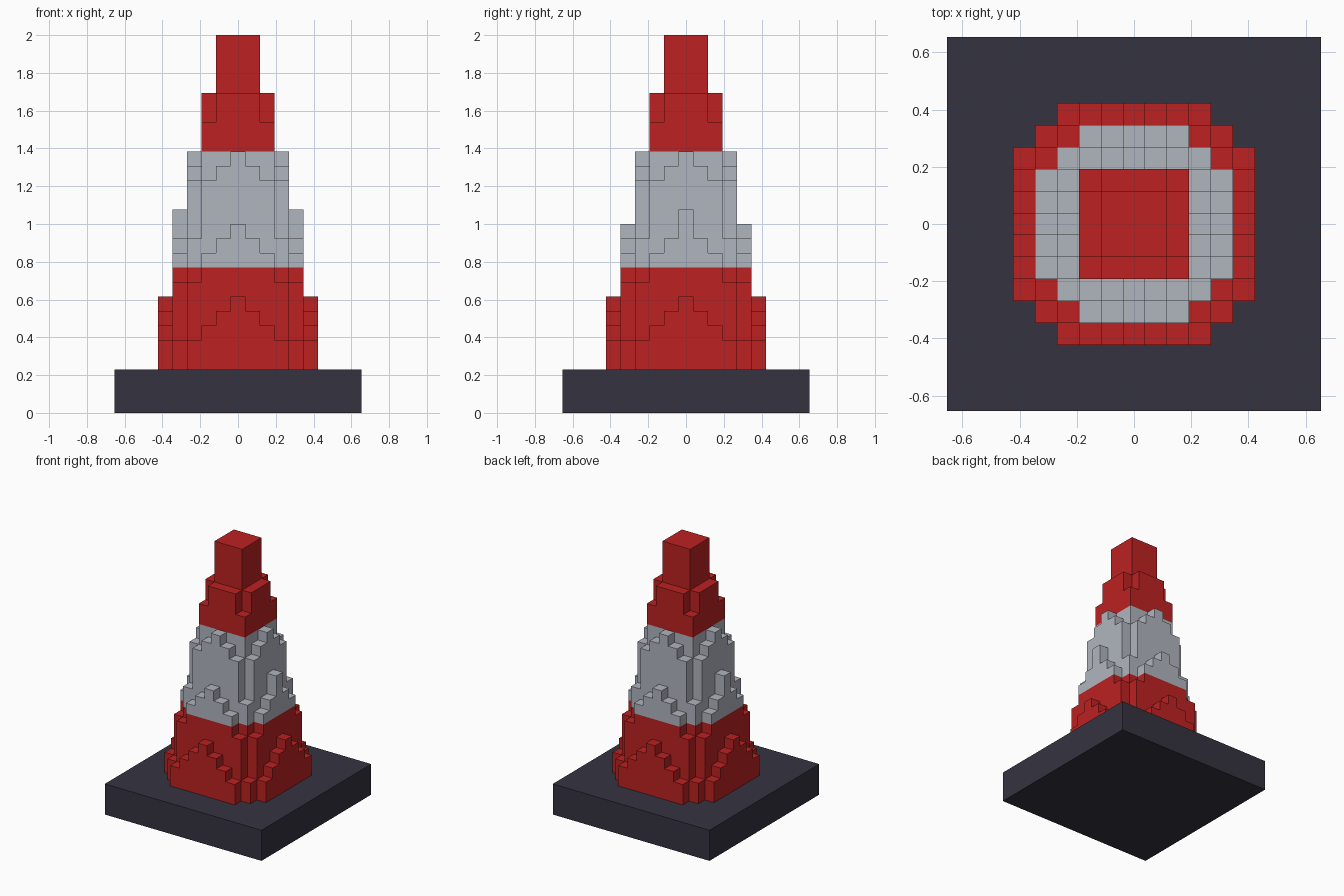
import bpy, bmesh
from mathutils import Vector

cube = bpy.data.objects.get("Cube")
if cube:
    bpy.data.objects.remove(cube, do_unlink=True)

V = 2 / 26            # block size
BASE_TOP = 3          # heights below are counted in blocks
BAND = (10, 18)       # pale band between these heights


def material(name, rgb):
    m = bpy.data.materials.new(name)
    m.use_nodes = True
    m.diffuse_color = (*rgb, 1)
    m.node_tree.nodes["Principled BSDF"].inputs["Base Color"].default_value = (*rgb, 1)
    return m


red = material("red", (0.51, 0.0155, 0.0155))
grey = material("pale grey", (0.434, 0.462, 0.515))
dark = material("dark slate", (0.036, 0.033, 0.051))


def add_object(name, bm, mats):
    mesh = bpy.data.meshes.new(name)
    bm.to_mesh(mesh)
    bm.free()
    for m in mats:
        mesh.materials.append(m)
    ob = bpy.data.objects.new(name, mesh)
    bpy.context.collection.objects.link(ob)
    return ob


# Square base slab
bm = bmesh.new()
bmesh.ops.create_cube(bm, size=1)
bmesh.ops.scale(bm, vec=(17 * V, 17 * V, BASE_TOP * V), verts=bm.verts)
bmesh.ops.translate(bm, vec=(0, 0, BASE_TOP * V / 2), verts=bm.verts)
add_object("base", bm, [dark])

# Column top heights: ring number -> height at each step away from the axis
RINGS = {
    0: [26],
    1: [26, 26],
    2: [22, 22, 20],
    3: [18, 17, 16, 12],
    4: [13, 12, 11, 9, 5],
    5: [8, 7, 6, 5],
}


def height(i, j):
    a, b = abs(i), abs(j)
    if (a, b) == (4, 0):      # side columns stand one block taller
        return 14
    row = RINGS.get(max(a, b), [])
    return row[min(a, b)] if min(a, b) < len(row) else BASE_TOP


# Stepped cone: only the exposed block faces are made
bm = bmesh.new()


def quad(centre, u, v, mat):
    """Unit face at centre, spanned by u and v, facing u x v."""
    corners = [centre + (su * u + sv * v) / 2
               for su, sv in ((-1, -1), (1, -1), (1, 1), (-1, 1))]
    face = bm.faces.new([bm.verts.new(c * V) for c in corners])
    face.material_index = mat


X, Y, Z = Vector((1, 0, 0)), Vector((0, 1, 0)), Vector((0, 0, 1))
for i in range(-5, 6):
    for j in range(-5, 6):
        h = height(i, j)
        if h <= BASE_TOP:
            continue
        quad(Vector((i, j, h)), X, Y, int(BAND[0] < h <= BAND[1]))
        for n in (X, -X, Y, -Y):
            neighbour = height(i + int(n.x), j + int(n.y))
            for k in range(neighbour, h):
                quad(Vector((i, j, k + 0.5)) + n / 2, Z.cross(n), Z,
                     int(BAND[0] <= k < BAND[1]))
bmesh.ops.remove_doubles(bm, verts=bm.verts, dist=V / 100)
add_object("stepped_cone", bm, [red, grey])
